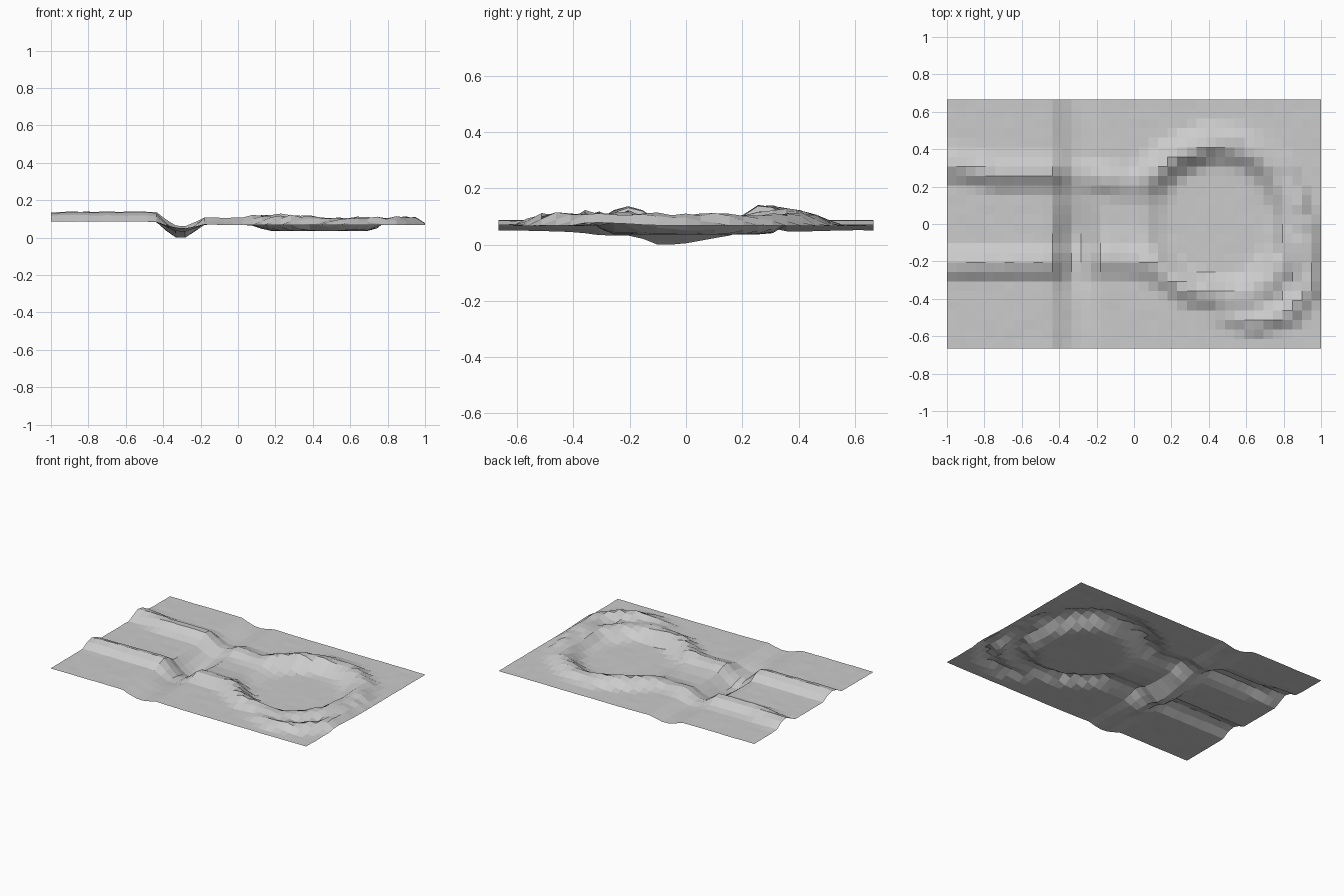
import bpy, bmesh, random
from mathutils import Vector
from math import exp

if "Cube" in bpy.data.objects:
    bpy.data.objects.remove(bpy.data.objects["Cube"])

random.seed(4)
NX, NY = 39, 26
CELL = 2 / NX

# Ridge crests: path points (x, y, height above ground) and half width
RIDGES = [
    ([(-1.1, .32, .035), (-.95, .32, .053), (-.75, .275, .053), (-.4, .275, .053),
      (0, .22, .025), (.06, .22, .03)], .11),
    ([(-1.1, -.2, .03), (-.95, -.21, .048), (-.4, -.2, .05), (-.1, -.19, .035),
      (.08, -.2, .045)], .11),
    # rim of the round basin
    ([(.07, .24, .045), (.2, .36, .055), (.4, .44, .045), (.6, .42, .04), (.76, .3, .04),
      (.84, .1, .04), (.82, -.15, .035), (.7, -.34, .03), (.52, -.4, .035),
      (.3, -.34, .05), (.08, -.2, .05)], .115),
    # outer bank
    ([(.5, -.48, .025), (.65, -.52, .038), (.83, -.47, .042), (.94, -.33, .042),
      (.92, -.1, .042), (.88, .12, .04), (.8, .3, .025)], .09),
    # low bump at the basin mouth
    ([(-.22, -.1, .012), (.05, -.1, .01)], .09),
]


def smooth(t):
    t = min(1, max(0, t))
    return t * t * (3 - 2 * t)


def ridge_height(p, path, width):
    best = 0
    for a, b in zip(path, path[1:]):
        a2, d = Vector(a[:2]), Vector(b[:2]) - Vector(a[:2])
        t = min(1, max(0, (p - a2).dot(d) / d.length_squared))
        dist = (p - a2 - d * t).length
        h = a[2] + (b[2] - a[2]) * t
        best = max(best, h * smooth(1.15 * (1 - dist / width)))
    return best


def height(x, y):
    p = Vector((x, y))
    base = .086 - .019 * smooth((x + .5) / .5)
    ridge = max(ridge_height(p, *r) for r in RIDGES)
    # cross trench, deepest near the middle
    side = .12 if x < -.31 else .13
    cut = smooth(1 - (abs(x + .31) - .02) / side)
    depth = .026 + .043 * exp(-((y + .08) / .2) ** 2) + .012 * exp(-(y / .5) ** 2)
    z = base + ridge * (1 - .6 * cut) - depth * cut
    # sunken basin floor
    r = (((x - .44) / .36) ** 2 + ((y - .01) / .37) ** 2) ** .5
    z -= .031 * smooth((1.08 - r) / .35)
    # rough crests
    rough = .16 if x > .05 else .03
    return z + ridge * random.uniform(-rough, rough) + random.uniform(-.001, .001)


# Terrain sheet
bm = bmesh.new()
rows = [[bm.verts.new(((i - NX / 2) * CELL, (j - NY / 2) * CELL,
                       height((i - NX / 2) * CELL, (j - NY / 2) * CELL)))
         for i in range(NX + 1)] for j in range(NY + 1)]
for j in range(NY):
    for i in range(NX):
        bm.faces.new((rows[j][i], rows[j][i + 1], rows[j + 1][i + 1], rows[j + 1][i]))
low = min(v.co.z for v in bm.verts)
for v in bm.verts:
    v.co.z -= low
mesh = bpy.data.meshes.new("terrain")
bm.to_mesh(mesh)
bm.free()
bpy.context.collection.objects.link(bpy.data.objects.new("terrain", mesh))
